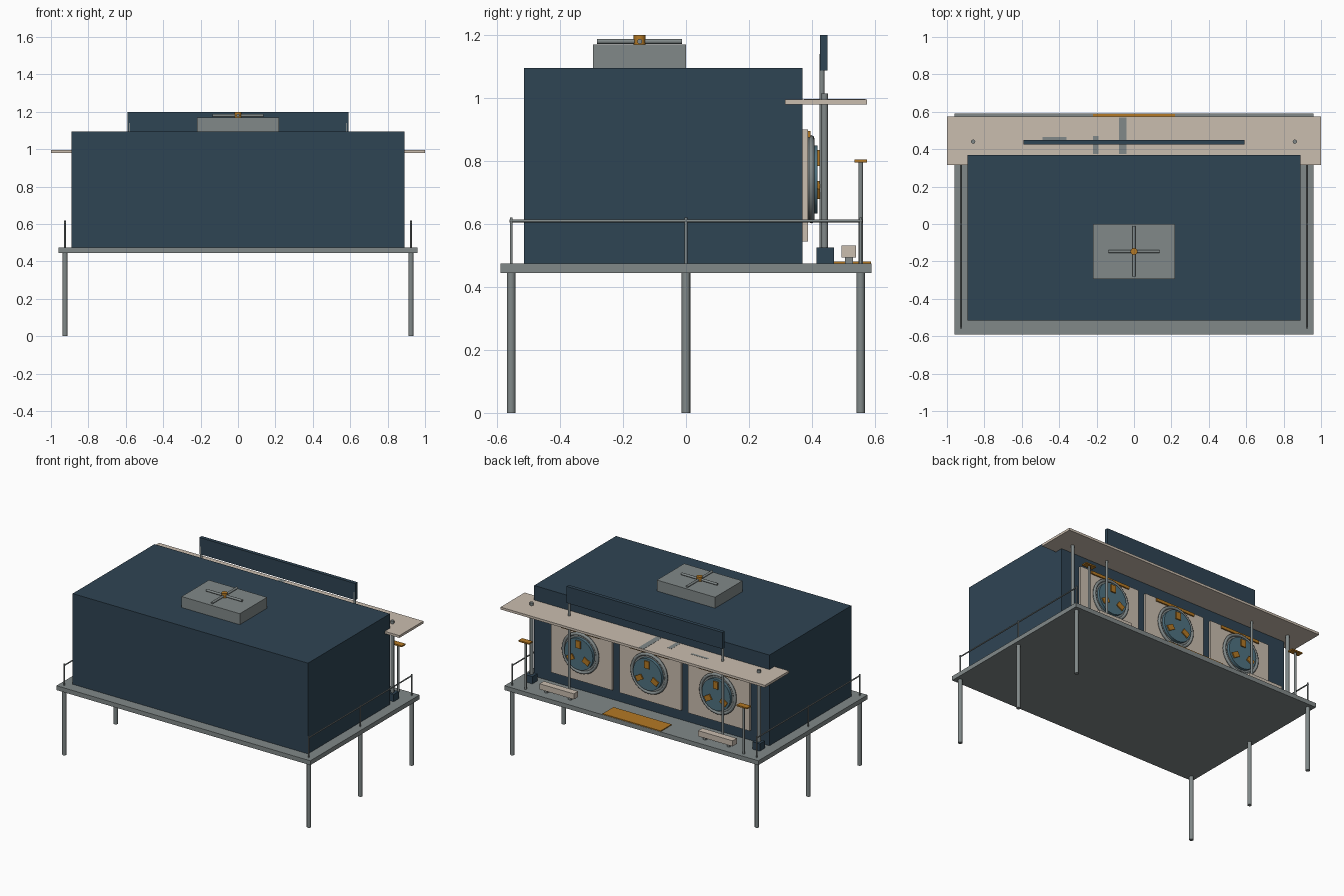
import bpy, math
from mathutils import Vector

if "Cube" in bpy.data.objects:
    bpy.data.objects.remove(bpy.data.objects["Cube"])


def material(name, rgb):
    m = bpy.data.materials.new(name)
    m.diffuse_color = (*rgb, 1)
    m.use_nodes = True
    m.node_tree.nodes["Principled BSDF"].inputs["Base Color"].default_value = m.diffuse_color
    return m


NAVY = material("navy paint", (0.028, 0.058, 0.088))
GRAY = material("steel gray", (0.22, 0.25, 0.25))
BEIGE = material("warm beige", (0.59, 0.51, 0.43))
ORANGE = material("amber", (0.456, 0.19, 0.018))
GLASS = material("teal glass", (0.08, 0.17, 0.22))


def box(name, x, y, z, mat):
    """Box from (min, max) ranges."""
    bpy.ops.mesh.primitive_cube_add(size=1, location=[(a + b) / 2 for a, b in (x, y, z)])
    o = bpy.context.object
    o.name = name
    o.scale = [b - a for a, b in (x, y, z)]
    o.data.materials.append(mat)
    return o


def rod(name, a, b, r, mat, sides=12):
    """Cylinder between two points."""
    a, b = Vector(a), Vector(b)
    bpy.ops.mesh.primitive_cylinder_add(vertices=sides, radius=r, depth=(b - a).length,
                                        location=(a + b) / 2)
    o = bpy.context.object
    o.name = name
    o.rotation_euler = (b - a).to_track_quat('Z', 'Y').to_euler()
    o.data.materials.append(mat)
    bpy.ops.object.shade_smooth_by_angle(angle=math.radians(40))
    return o


# deck and cabin
box("deck", (-0.96, 0.96), (-0.59, 0.59), (0.445, 0.475), GRAY)
box("cabin", (-0.89, 0.89), (-0.515, 0.37), (0.475, 1.095), NAVY)

# roof vent with fan
box("roof_vent", (-0.22, 0.22), (-0.295, 0), (1.095, 1.17), GRAY)
rod("fan_blade_long", (-0.135, -0.147, 1.18), (0.135, -0.147, 1.18), 0.008, GRAY)
rod("fan_blade_cross", (0, -0.282, 1.18), (0, -0.012, 1.18), 0.008, GRAY)
rod("fan_hub", (0, -0.147, 1.17), (0, -0.147, 1.2), 0.019, ORANGE)

# awning, its stains, and sign board
box("awning", (-1, 1), (0.315, 0.575), (0.98, 0.996), BEIGE)
box("awning_stain_a", (-0.08, -0.04), (0.375, 0.57), (0.996, 0.997), GRAY)
box("awning_stain_b", (-0.22, -0.19), (0.375, 0.47), (0.996, 0.997), GRAY)
box("awning_stain_c", (-0.49, -0.36), (0.45, 0.465), (0.996, 0.997), GRAY)
box("sign_board", (-0.59, 0.59), (0.425, 0.45), (1.087, 1.2), NAVY)

# floor mat
box("floor_mat", (-0.22, 0.22), (0.47, 0.588), (0.475, 0.481), ORANGE)

for s, side in ((-1, "left"), (1, "right")):
    # legs and handrail
    for y in (-0.555, 0, 0.555):
        rod("leg_" + side, (s * 0.925, y, 0), (s * 0.925, y, 0.45), 0.0135, GRAY)
        rod("rail_post_" + side, (s * 0.925, y, 0.47), (s * 0.925, y, 0.62), 0.0045, GRAY)
    rod("hand_rail_" + side, (s * 0.925, -0.56, 0.61), (s * 0.925, 0.56, 0.61), 0.0045, GRAY)
    # awning post on its footing
    box("post_base_" + side, (s * 0.86 - 0.027, s * 0.86 + 0.027), (0.415, 0.47), (0.475, 0.525), NAVY)
    rod("awning_post_" + side, (s * 0.86, 0.44, 0.52), (s * 0.86, 0.44, 1.015), 0.0115, GRAY)
    # sign post
    rod("sign_post_" + side, (s * 0.58, 0.432, 0.475), (s * 0.58, 0.432, 1.14), 0.008, GRAY)
    # small standing table
    rod("table_stem_" + side, (s * 0.825, 0.555, 0.475), (s * 0.825, 0.555, 0.798), 0.0075, GRAY)
    box("table_top_" + side, (s * 0.825 - 0.04, s * 0.825 + 0.04), (0.535, 0.575), (0.796, 0.805), ORANGE)
    # bench
    box("bench_" + side, (s * 0.6 - 0.13, s * 0.6 + 0.13), (0.494, 0.54), (0.493, 0.531), BEIGE)
    for dx in (-0.09, 0.09):
        box("bench_foot_" + side, (s * 0.6 + dx - 0.01, s * 0.6 + dx + 0.01),
            (0.505, 0.53), (0.475, 0.494), GRAY)

# three machine fronts with round doors
CZ = 0.742
for x in (-0.52, 0, 0.52):
    box("machine_panel", (x - 0.232, x + 0.232), (0.368, 0.387), (0.545, 0.9), BEIGE)
    box("machine_strip", (x - 0.15, x + 0.15), (0.386, 0.396), (0.875, 0.895), ORANGE)
    rod("door_plate", (x, 0.386, CZ), (x, 0.398, CZ), 0.135, GRAY, 32)
    bpy.ops.mesh.primitive_torus_add(major_segments=32, minor_segments=8, major_radius=0.13,
                                     minor_radius=0.01, location=(x, 0.398, CZ),
                                     rotation=(math.pi / 2, 0, 0))
    rim = bpy.context.object
    rim.name = "door_rim"
    rim.data.materials.append(GRAY)
    bpy.ops.object.shade_smooth_by_angle(angle=math.radians(60))
    rod("door_glass", (x, 0.397, CZ), (x, 0.418, CZ), 0.108, GLASS, 32)
    # three drum paddles
    for a in (90, 210, 330):
        t = math.radians(a)
        px, pz = x + 0.068 * math.cos(t), CZ + 0.068 * math.sin(t)
        p = box("drum_paddle", (px - 0.025, px + 0.025), (0.415, 0.426), (pz - 0.018, pz + 0.018), ORANGE)
        p.rotation_euler = (0, -t, 0)
